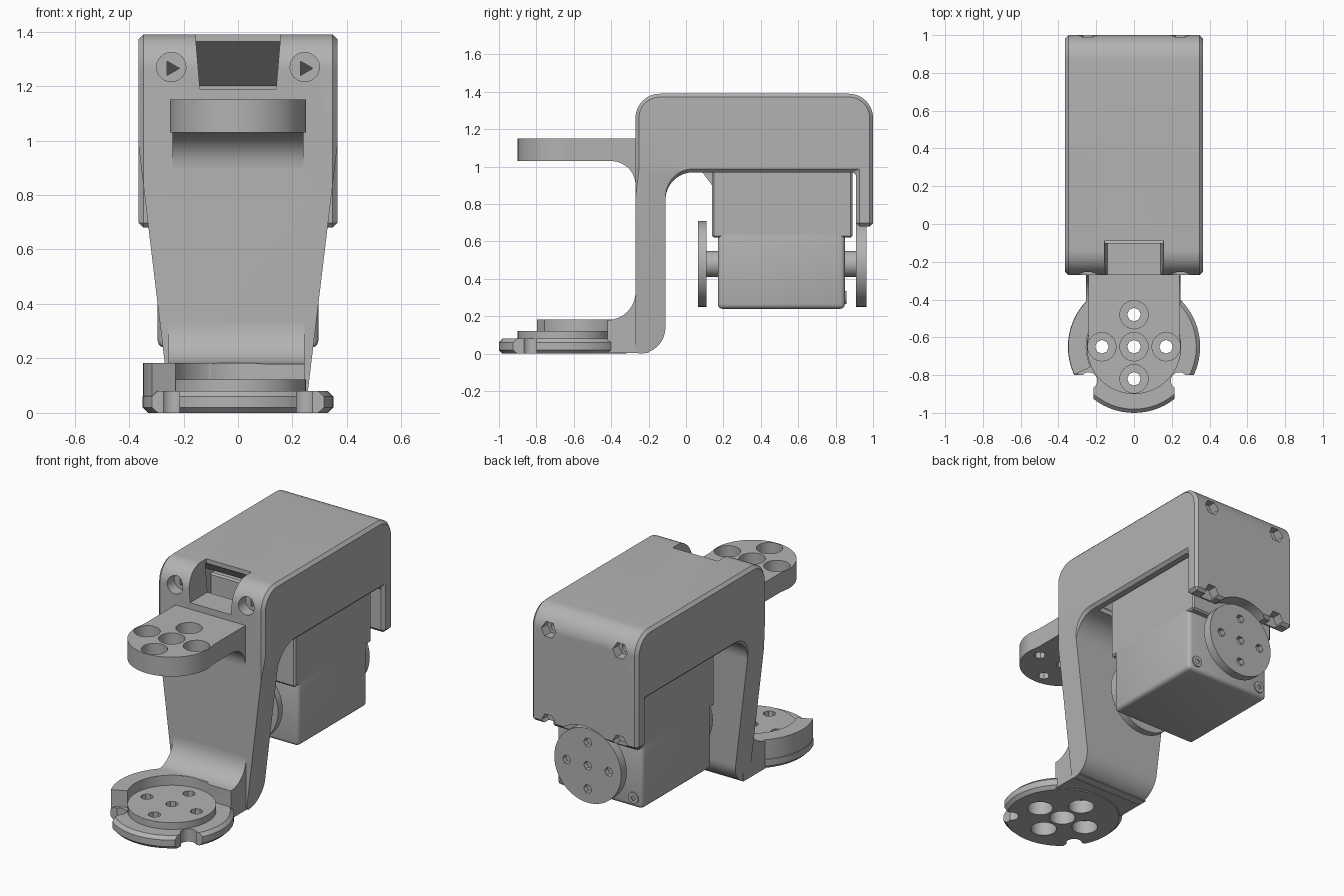
import bpy, bmesh, math
from mathutils import Vector

cube = bpy.data.objects.get("Cube")
if cube:
    bpy.data.objects.remove(cube, do_unlink=True)

grey = bpy.data.materials.new("plain_grey")
grey.use_nodes = True
COLOUR = (0.45, 0.45, 0.45, 1)
grey.diffuse_color = COLOUR
for node in grey.node_tree.nodes:
    if node.type == 'BSDF_PRINCIPLED':
        node.inputs["Base Color"].default_value = COLOUR

PLACE = {'x': lambda u, v, w: (w, u, v),
         'y': lambda u, v, w: (u, w, v),
         'z': lambda u, v, w: (u, v, w)}


def arc(cu, cv, r, start, end, n=12):
    """Points on an arc, angles in degrees."""
    angles = [math.radians(start + (end - start) * i / n) for i in range(n + 1)]
    return [(cu + r * math.cos(a), cv + r * math.sin(a)) for a in angles]


def prism(name, outline, axis, lo, hi):
    """Extrude an outline along an axis between two positions."""
    bm = bmesh.new()
    rings = [[bm.verts.new(PLACE[axis](u, v, w)) for u, v in outline] for w in (lo, hi)]
    bm.faces.new(rings[0])
    bm.faces.new(rings[1])
    n = len(outline)
    for i in range(n):
        j = (i + 1) % n
        bm.faces.new((rings[0][i], rings[0][j], rings[1][j], rings[1][i]))
    bmesh.ops.recalc_face_normals(bm, faces=bm.faces)
    mesh = bpy.data.meshes.new(name)
    bm.to_mesh(mesh)
    bm.free()
    mesh.materials.append(grey)
    ob = bpy.data.objects.new(name, mesh)
    bpy.context.collection.objects.link(ob)
    return ob


def disc(name, u, v, r, axis, lo, hi, n=48):
    return prism(name, arc(u, v, r, 0, 360 - 360 / n, n - 1), axis, lo, hi)


def box(name, x0, x1, y0, y1, z0, z1):
    return prism(name, [(x0, y0), (x1, y0), (x1, y1), (x0, y1)], 'z', z0, z1)


def apply(ob, mod):
    bpy.context.view_layer.objects.active = ob
    bpy.ops.object.modifier_apply(modifier=mod.name)


def combine(ob, other, how='DIFFERENCE'):
    mod = ob.modifiers.new("combine", 'BOOLEAN')
    mod.operation, mod.solver, mod.object = how, 'EXACT', other
    apply(ob, mod)
    bpy.data.objects.remove(other, do_unlink=True)


def chamfer(ob, width, segments=1):
    mod = ob.modifiers.new("edges", 'BEVEL')
    mod.width, mod.segments = width, segments
    mod.limit_method, mod.angle_limit = 'ANGLE', math.radians(40)
    apply(ob, mod)


# Bracket: arm, housing and back plate share one side profile
profile = ([(-0.27, 0.0)] + arc(-0.25, 0.14, 0.14, -90, 0)
           + arc(0.04, 0.82, 0.15, 180, 90)
           + [(0.91, 0.97), (0.91, 0.68), (1.0, 0.68)]
           + arc(0.87, 1.26, 0.13, 0, 90) + arc(-0.14, 1.26, 0.13, 90, 180))
bracket = prism("bracket", profile, 'x', -0.365, 0.365)
chamfer(bracket, 0.018)
for s in (-1, 1):
    # Tapered arm sides
    combine(bracket, prism("taper_cutter", [(s * 0.245, -0.1), (s * 0.247, 0.0),
            (s * 0.366, 0.99), (s * 0.6, 0.99), (s * 0.6, -0.1)], 'y', -0.5, 0.2))
# Hollow housing with a sloping ceiling at the front
combine(bracket, prism("cavity_cutter", [(0.05, 0.9), (0.05, 1.0), (-0.1, 1.12),
        (-0.1, 1.37), (0.14, 1.2), (0.91, 1.2), (0.91, 0.9)], 'x', -0.31, 0.31))
combine(bracket, prism("window_cutter", [(-0.14, 1.19), (0.14, 1.19), (0.155, 1.37),
        (0.155, 1.5), (-0.155, 1.5), (-0.155, 1.37)], 'y', -0.4, -0.09))
combine(bracket, disc("horn_clearance", 0, 0.48, 0.26, 'y', 0.9, 1.1))
for s in (-1, 1):
    # Screw counterbores at the front, nut recesses at the back
    combine(bracket, disc("bore_cutter", s * 0.245, 1.27, 0.054, 'y', -0.4, -0.2, 24))
    combine(bracket, disc("key_cutter", s * 0.245, 1.265, 0.03, 'y', -0.4, 0.0, 3))
    combine(bracket, disc("nut_cutter", s * 0.245, 1.27, 0.05, 'y', 0.94, 1.1, 6))
    combine(bracket, disc("bolt_cutter", s * 0.245, 1.27, 0.025, 'y', 0.8, 1.1, 12))
    combine(bracket, disc("low_nut_cutter", s * 0.245, 0.7, 0.05, 'y', 0.94, 1.1, 6))

CENTRE = -0.65
HOLES = [(0, 0), (0.17, 0), (-0.17, 0), (0, 0.17), (0, -0.17)]


def bolt_pattern(ob, bore_lo, bore_hi):
    """Five counterbored holes in a cross."""
    for dx, dy in HOLES:
        combine(ob, disc("bore", dx, CENTRE + dy, 0.075, 'z', bore_lo, bore_hi, 24))
        combine(ob, disc("pilot", dx, CENTRE + dy, 0.036, 'z', -0.2, 1.4, 8))


# Upper mounting shelf with a fillet beneath
shelf = prism("upper_shelf", [(0.24, -0.2), (0.24, -0.58)]
              + arc(0, CENTRE, 0.25, 0, -180, 32) + [(-0.24, -0.58), (-0.24, -0.2)],
              'z', 1.03, 1.15)
bolt_pattern(shelf, 1.07, 1.3)
prism("shelf_fillet", [(-0.2, 1.05), (-0.4, 1.05)]
      + arc(-0.4, 0.9, 0.13, 90, 0) + [(-0.2, 0.9)], 'x', -0.24, 0.24)

# Lower round foot with notched front lobe
foot = disc("lower_foot", 0, CENTRE, 0.35, 'z', 0.0, 0.08, 64)
chamfer(foot, 0.02)
for s in (-1, 1):
    x0, x1 = sorted((s * 0.215, s * 0.5))
    combine(foot, box("lobe_cutter", x0, x1, -1.2, -0.8, -0.1, 0.3))
    combine(foot, disc("notch_cutter", s * 0.24, -0.83, 0.045, 'z', -0.1, 0.3, 20))
combine(foot, disc("hub", 0, CENTRE, 0.25, 'z', 0.02, 0.122), 'UNION')

# Foot fillet into the arm, hollowed to clear the hub
fillet = prism("foot_fillet", [(-0.2, 0.005), (-0.42, 0.005), (-0.42, 0.18)]
               + arc(-0.42, 0.33, 0.15, -90, 0) + [(-0.2, 0.33)], 'x', -0.255, 0.245)
combine(fillet, disc("fillet_cutter", 0, CENTRE, 0.252, 'z', 0.1, 0.4))
combine(foot, fillet, 'UNION')

# Raised rim round the right side of the foot
rim = prism("rim", arc(0, CENTRE, 0.348, 75, 205, 32) + arc(0, CENTRE, 0.253, 205, 75, 32),
            'z', 0.04, 0.183)
combine(foot, rim, 'UNION')
bolt_pattern(foot, -0.1, 0.085)

# Servo motor body
case = box("servo_lower_case", -0.295, 0.295, 0.17, 0.85, 0.24, 0.66)
chamfer(case, 0.025, 3)
upper = box("servo_upper_case", -0.295, 0.295, 0.14, 0.89, 0.62, 1.18)
chamfer(upper, 0.01)
prism("cable_socket", [(0.08, 0.98), (0.14, 0.9), (0.2, 0.9), (0.2, 0.98)], 'x', -0.2, 0.2)

# Servo horns with hubs
for label, lo, hi, hub_lo, hub_hi in (("front", 0.065, 0.11, 0.1, 0.2),
                                      ("back", 0.91, 0.965, 0.82, 0.92)):
    horn = disc(label + "_horn", 0, 0.48, 0.23, 'y', lo, hi)
    outer_lo, outer_hi = (lo - 0.1, lo + 0.03) if label == "front" else (hi - 0.03, hi + 0.1)
    for dx, dz in HOLES:
        combine(horn, disc("horn_hole", dx * 0.85, 0.48 + dz * 0.85, 0.028, 'y',
                           outer_lo, outer_hi, 6))
    disc(label + "_horn_hub", 0, 0.48, 0.07, 'y', hub_lo, hub_hi, 24)

# Case screws
for x in (-0.235, 0.235):
    screw = disc("case_screw", x, 0.3, 0.035, 'y', 0.8, 0.857, 20)
    combine(screw, disc("screw_socket", x, 0.3, 0.018, 'y', 0.84, 0.9, 4))

# Soft curves, sharp edges
for ob in list(bpy.context.collection.objects):
    if ob.type == 'MESH' and ob.data.materials and ob.data.materials[0] == grey:
        bpy.ops.object.select_all(action='DESELECT')
        ob.select_set(True)
        bpy.context.view_layer.objects.active = ob
        bpy.ops.object.shade_smooth_by_angle(angle=math.radians(30))
